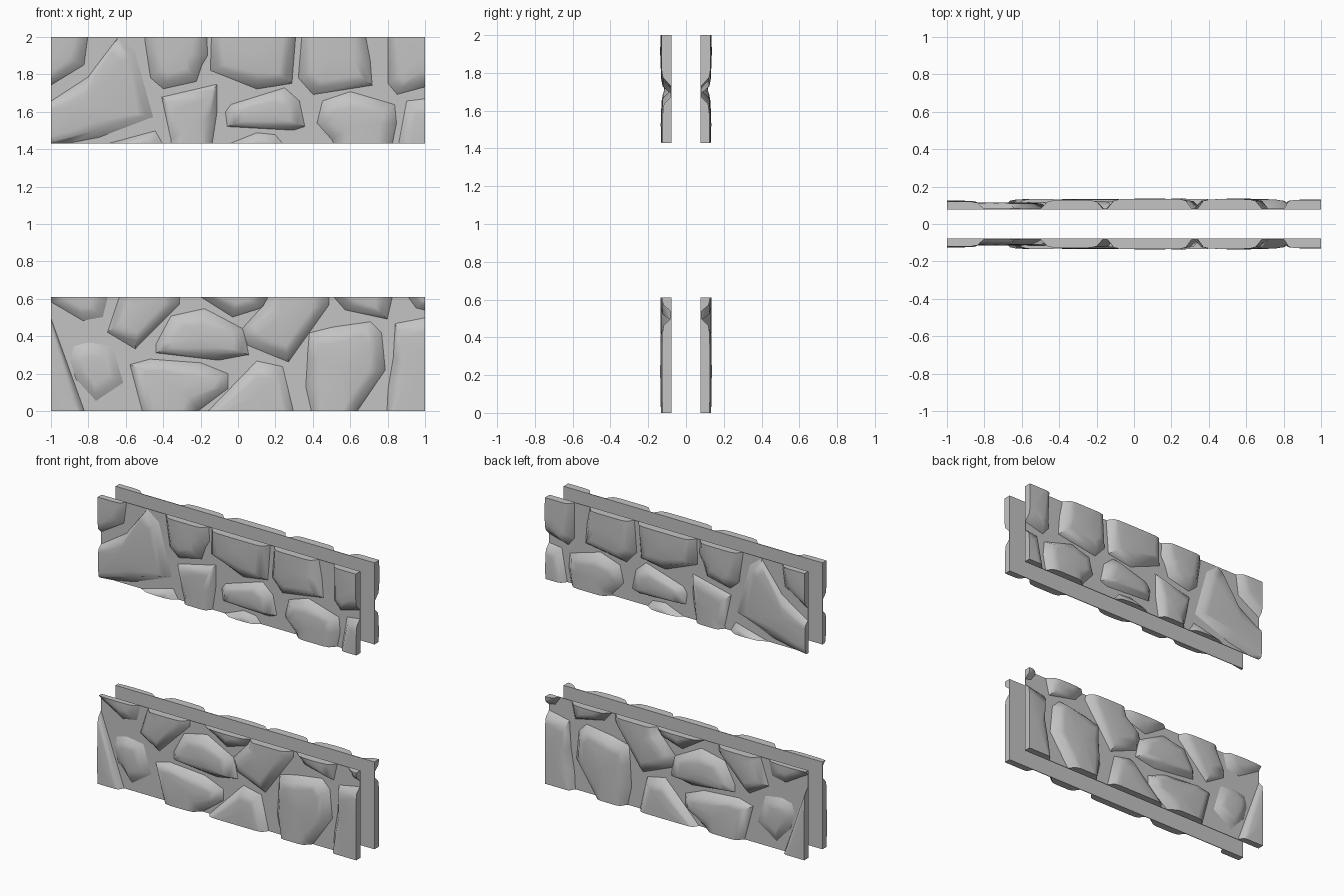
import bpy
import bmesh
import math
from mathutils import Vector

cube = bpy.data.objects.get("Cube")
if cube:
    bpy.data.objects.remove(cube, do_unlink=True)

# One stone grey for everything
grey = bpy.data.materials.new("stone_grey")
grey.use_nodes = True
grey.diffuse_color = (0.55, 0.55, 0.55, 1)
grey.node_tree.nodes["Principled BSDF"].inputs["Base Color"].default_value = grey.diffuse_color

SHEET_Y = -0.08
BEVEL = 0.045


def finish(name, bm, smooth):
    """Turn a bmesh on the front side into an object mirrored to the back."""
    bmesh.ops.recalc_face_normals(bm, faces=bm.faces)
    mesh = bpy.data.meshes.new(name)
    bm.to_mesh(mesh)
    bm.free()
    mesh.materials.append(grey)
    obj = bpy.data.objects.new(name, mesh)
    bpy.context.collection.objects.link(obj)
    if smooth:
        bpy.ops.object.select_all(action="DESELECT")
        obj.select_set(True)
        bpy.context.view_layer.objects.active = obj
        bpy.ops.object.shade_smooth_by_angle(angle=math.radians(58))
    mirror = obj.modifiers.new("back_copy", "MIRROR")
    mirror.use_axis = (False, True, False)
    mirror.use_mirror_merge = False


def mortar_sheet(name, bottom, top):
    bm = bmesh.new()
    bmesh.ops.create_cube(bm, size=1)
    bmesh.ops.scale(bm, verts=bm.verts, vec=(2, 0.005, top - bottom))
    bmesh.ops.translate(bm, verts=bm.verts, vec=(0, SHEET_Y, (top + bottom) / 2))
    finish(name, bm, False)


def stone(name, relief, outline, bottom, top):
    """Raise a bevelled, domed stone from its outline and trim it to the panel."""
    bm = bmesh.new()
    base = [Vector((x / 100, SHEET_Y, bottom + z / 100)) for x, z in outline]
    centre = sum(base, Vector()) / len(base)

    def ring(inset, share, height):
        verts = []
        for p in base:
            reach = (centre - p).length
            q = p.lerp(centre, min(share, inset / reach))
            q.y -= relief / 1000 * height
            verts.append(bm.verts.new(q))
        return verts

    rings = [ring(0, 0, 0), ring(BEVEL, 0.4, 0.8), ring(BEVEL * 2, 0.6, 0.93)]
    peak = bm.verts.new(centre + Vector((0, -relief / 1000, 0)))
    bm.faces.new(rings[0])
    count = len(base)
    for i in range(count):
        j = (i + 1) % count
        for low, high in zip(rings, rings[1:]):
            bm.faces.new((low[i], low[j], high[j], high[i]))
        bm.faces.new((rings[-1][i], rings[-1][j], peak))

    # Flat cuts along the panel's four borders
    cuts = [((-1, 0, 0), (-1, 0, 0)), ((1, 0, 0), (1, 0, 0)),
            ((0, 0, bottom), (0, 0, -1)), ((0, 0, top), (0, 0, 1))]
    for point, normal in cuts:
        result = bmesh.ops.bisect_plane(
            bm, geom=bm.verts[:] + bm.edges[:] + bm.faces[:],
            plane_co=point, plane_no=normal, clear_outer=True)
        edges = [e for e in result["geom_cut"]
                 if isinstance(e, bmesh.types.BMEdge) and e.is_boundary]
        if edges:
            bmesh.ops.edgeloop_fill(bm, edges=edges)
    finish(name, bm, True)


def course(name, bottom, top, stones):
    for number, (relief, *outline) in enumerate(stones, start=1):
        stone(f"{name}_stone_{number}", relief, outline, bottom, top)


# Outlines in hundredths from the panel's bottom centre, after the relief
UPPER = (1.43, 2.0)
LOWER = (0.0, 0.61)

mortar_sheet("upper_mortar", *UPPER)
mortar_sheet("lower_mortar", *LOWER)

course("upper_top_row", *UPPER, [
    (42, (-115, 70), (-80, 70), (-80, 57), (-82, 42), (-100, 31), (-115, 22)),
    (50, (-50, 70), (-50, 55), (-47, 35), (-40, 29), (-22, 33), (-19, 42), (-16, 47), (-17, 70)),
    (57, (-14, 70), (-15, 39), (10, 29), (29, 32), (32, 70)),
    (55, (35, 70), (32, 35), (40, 26), (72, 31), (71, 44), (66, 70)),
    (52, (80, 70), (80, 32), (85, 26), (100, 30), (115, 33), (115, 70)),
])
course("upper_bottom_row", *UPPER, [
    (36, (-115, 15), (-100, 23), (-80, 36), (-64, 57), (-55, 50), (-45, 14), (-74, 3), (-100, -2), (-115, -4)),
    (40, (-70, 0), (-44, 7), (-40, 0), (-40, -9), (-70, -9)),
    (45, (-41, 25), (-11, 32), (-11, 17), (-15, -9), (-36, -9), (-36, 2)),
    (52, (-7, 17), (-4, 21), (25, 30), (33, 23), (36, 9), (30, 7), (-6, 9)),
    (42, (-10, -2), (10, 6), (20, 5), (26, -2), (26, -9), (-10, -9)),
    (54, (42, 11), (45, 23), (60, 28), (84, 21), (85, 11), (81, -9), (55, -9), (50, 2)),
    (46, (84, -9), (90, 23), (115, 26), (115, -9)),
])
course("lower_top_row", *LOWER, [
    (36, (-115, 68), (-100, 58), (-83, 48), (-72, 50), (-69, 62), (-69, 75)),
    (55, (-63, 72), (-64, 60), (-70, 42), (-55, 33), (-31, 57), (-31, 72)),
    (48, (-22, 62), (-3, 50), (13, 55), (18, 62), (18, 72), (-22, 72)),
    (56, (20, 72), (13, 56), (2, 44), (5, 35), (27, 26), (49, 57), (48, 72)),
    (55, (50, 62), (57, 54), (80, 49), (83, 62), (83, 72), (50, 72)),
    (48, (90, 62), (95, 55), (115, 50), (115, 72), (90, 72)),
])
course("lower_bottom_row", *LOWER, [
    (46, (-115, 50), (-100, 50), (-82, 0), (-78, -12), (-115, -12)),
    (36, (-90, 27), (-88, 35), (-80, 37), (-67, 35), (-61, 15), (-76, 5), (-87, 17)),
    (54, (-58, 25), (-47, 28), (-20, 26), (-5, 20), (-5, 12), (-21, 0), (-30, -9), (-49, -9)),
    (55, (-44, 36), (-36, 51), (-18, 55), (3, 44), (6, 30), (-10, 27), (-44, 31)),
    (50, (-25, -9), (10, 27), (24, 24), (32, -9)),
    (57, (37, 30), (38, 42), (50, 45), (71, 48), (77, 42), (79, 22), (64, 0), (57, -9), (41, -9), (36, 13)),
    (48, (84, 47), (115, 53), (115, -9), (79, -9), (80, 12), (83, 30)),
])
